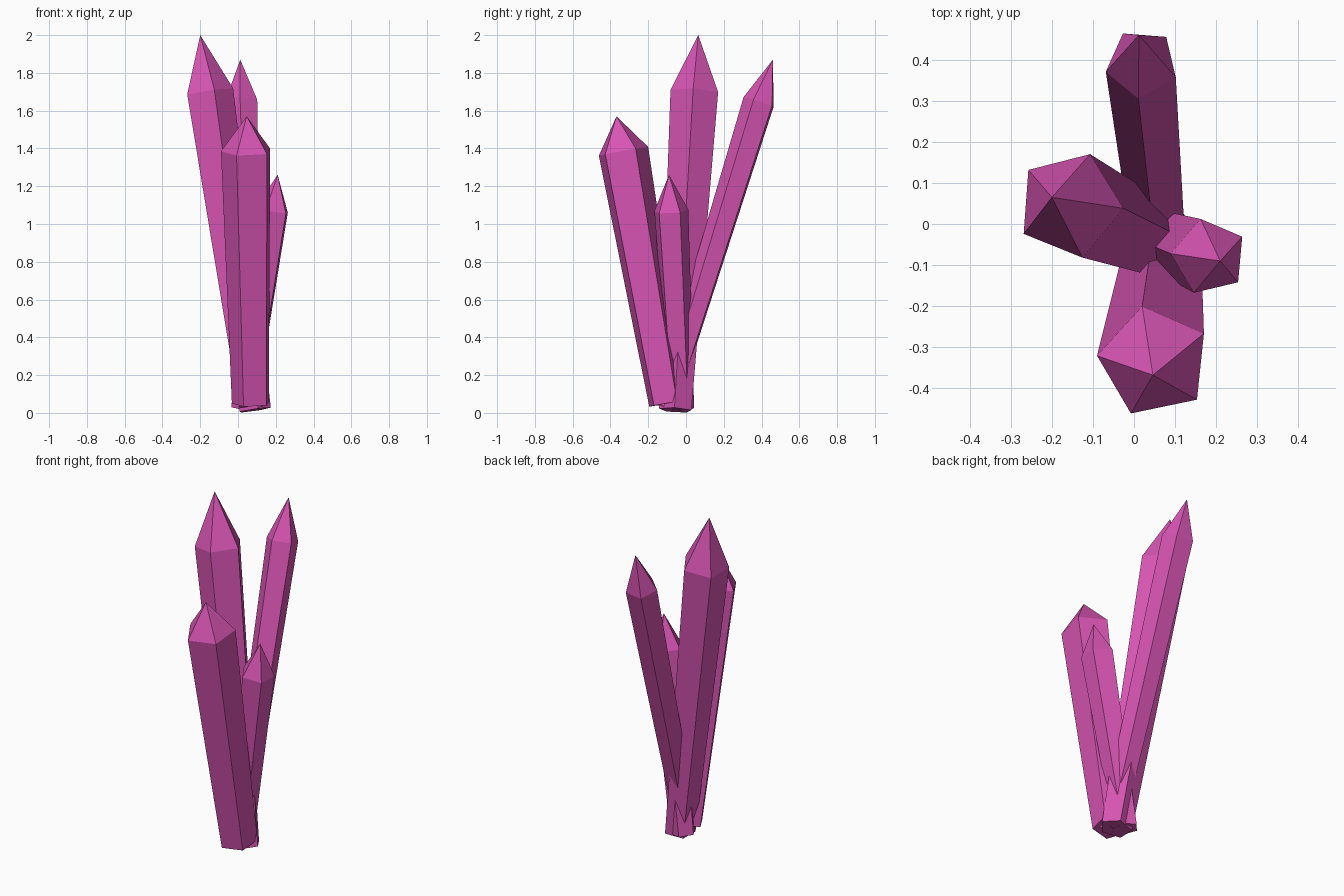
import bpy, bmesh, math
from mathutils import Vector

if "Cube" in bpy.data.objects:
    bpy.data.objects.remove(bpy.data.objects["Cube"])

mat = bpy.data.materials.new("magenta_crystal")
mat.diffuse_color = (0.68, 0.09, 0.45, 1)
mat.use_nodes = True
mat.node_tree.nodes["Principled BSDF"].inputs["Base Color"].default_value = mat.diffuse_color


def crystal(name, base, tip, shoulder, r_base, r_top, phase, sides=5):
    """Tapered prism along base->tip with a pointed end; shoulder = length of the point."""
    base, tip = Vector(base), Vector(tip)
    axis = tip - base
    length = axis.length
    turn = Vector((0, 0, 1)).rotation_difference(axis)
    bm = bmesh.new()

    def ring(r, h):
        angles = [math.radians(phase) + math.tau * i / sides for i in range(sides)]
        return [bm.verts.new(base + turn @ Vector((r * math.cos(a), r * math.sin(a), h)))
                for a in angles]

    low, high = ring(r_base, 0), ring(r_top, length - shoulder)
    point = bm.verts.new(tip)
    bm.faces.new(low[::-1])
    for i in range(sides):
        j = (i + 1) % sides
        bm.faces.new((low[i], low[j], high[j], high[i]))
        bm.faces.new((high[i], high[j], point))
    mesh = bpy.data.meshes.new(name)
    bm.to_mesh(mesh)
    bm.free()
    mesh.materials.append(mat)
    obj = bpy.data.objects.new(name, mesh)
    bpy.context.collection.objects.link(obj)


# Four shards fanning out from a shared foot
crystal("tall_left_crystal", (0.085, -0.055, 0.015), (-0.2, 0.065, 2.0), 0.305, 0.09, 0.133, -4)
crystal("back_crystal", (0.07, -0.11, 0.03), (0.012, 0.46, 1.87), 0.235, 0.065, 0.09, -23)
crystal("front_crystal", (0.072, -0.10, 0.05), (0.046, -0.368, 1.57), 0.188, 0.105, 0.14, 30)
crystal("small_right_crystal", (0.033, -0.025, 0.02), (0.21, -0.09, 1.26), 0.193, 0.07, 0.095, 31)
